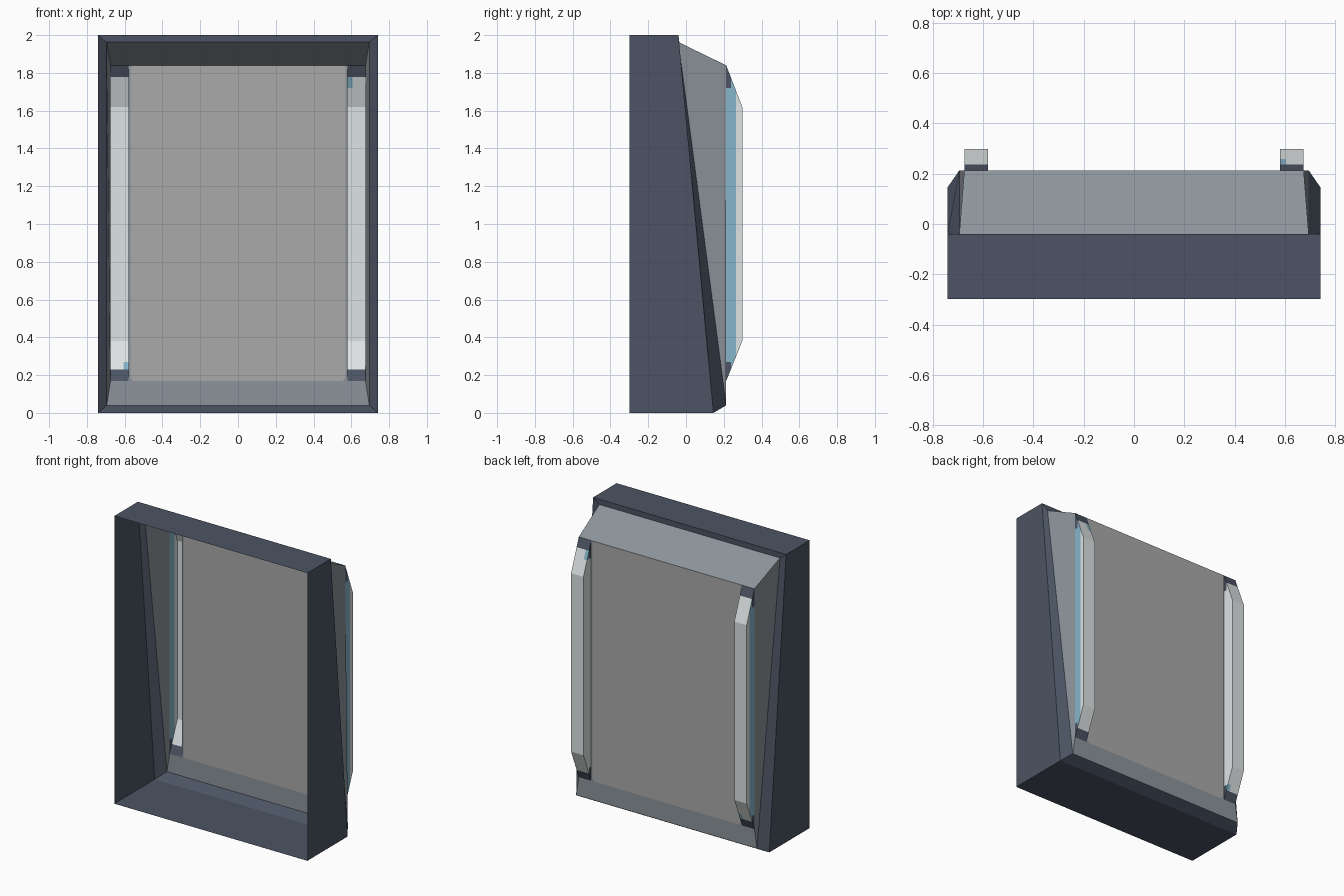
import bpy, bmesh
from mathutils import Vector

if "Cube" in bpy.data.objects:
    bpy.data.objects.remove(bpy.data.objects["Cube"])


def srgb(r, g, b):
    f = lambda c: c / 12.92 if c <= 0.04045 else ((c + 0.055) / 1.055) ** 2.4
    return (f(r / 255), f(g / 255), f(b / 255), 1)


def material(name, *rgb):
    m = bpy.data.materials.new(name)
    m.diffuse_color = srgb(*rgb)
    m.use_nodes = True
    m.node_tree.nodes["Principled BSDF"].inputs["Base Color"].default_value = m.diffuse_color
    return m


DARK = material("dark slate", 76, 84, 99)
HULL = material("blue grey", 140, 148, 155)
GREY = material("panel grey", 170, 170, 170)
WHITE = material("lamp white", 222, 227, 227)
BLUE = material("lamp blue", 134, 182, 203)


def add_object(name, bm, *mats):
    me = bpy.data.meshes.new(name)
    bm.to_mesh(me)
    bm.free()
    for m in mats:
        me.materials.append(m)
    ob = bpy.data.objects.new(name, me)
    bpy.context.collection.objects.link(ob)
    return ob


def ring(half, z0, z1, y0, y1, top_half=None):
    """Rectangle seen from the front; y0 at the bottom, y1 at the top."""
    t = top_half or half
    return [(-half, y0, z0), (half, y0, z0), (t, y1, z1), (-t, y1, z1)]


def loft(name, a, b, mat):
    """Open tube of four outward facing walls between two rings."""
    bm = bmesh.new()
    va = [bm.verts.new(p) for p in a]
    vb = [bm.verts.new(p) for p in b]
    for i in range(4):
        j = (i + 1) % 4
        bm.faces.new((va[i], vb[i], vb[j], va[j]))
    return add_object(name, bm, mat)


def plate(name, outlines, mat, y):
    """Flat polygons facing the back."""
    bm = bmesh.new()
    for pts in outlines:
        f = bm.faces.new([bm.verts.new((x, y, z)) for x, z in pts])
        f.normal_update()
        if f.normal.y < 0:
            f.normal_flip()
    return add_object(name, bm, mat)


# Thin shell, open at the front
BACK = 0.213
Z0, Z1 = 0.17, 1.84
front = ring(0.742, 0, 2, -0.298, -0.298)
outer = ring(0.742, 0, 2, 0.145, -0.04)
inner = ring(0.695, 0.04, 1.963, BACK, -0.04)
rear = ring(0.675, Z0, Z1, BACK, BACK)
loft("outer_frame", front, outer, DARK)
loft("frame_bevel", outer, inner, DARK)
loft("sloped_hull", inner, rear, HULL)

# Back panel with clipped corners, and the narrow seams beside it
side = [(0.555, Z0), (0.57, Z0 + 0.02), (0.57, Z1 - 0.01), (0.56, Z1)]
mirror = lambda pts: [(-x, z) for x, z in pts]
plate("back_panel", [side + mirror(side)[::-1]], GREY, BACK)
seam = side + [(0.58, Z1), (0.58, Z0)]
plate("panel_seams", [seam, mirror(seam)], HULL, BACK)


# Long raised lamps, hollow towards the inside
def lamp(name, s):
    prof = [(BACK, Z0), (0.298, 0.38), (0.298, 1.62), (BACK, Z1)]
    bm = bmesh.new()
    a = [bm.verts.new((s * 0.58, y, z)) for y, z in prof]
    b = [bm.verts.new((s * 0.675, y, z)) for y, z in prof]
    bm.faces.new(a)
    bm.faces.new(b[::-1])
    for i in range(3):
        bm.faces.new((a[i], b[i], b[i + 1], a[i + 1]))
    # Cut lines for the painted bands
    cuts = [((0, 0.237, 0), (0, 1, 0)), ((0, 0.265, 0), (0, 1, 0)),
            ((0, 0, 0.27), (0, 0, 1)), ((0, 0, 1.72), (0, 0, 1)),
            ((s * 0.605, 0, 0), (1, 0, 0))]
    for co, no in cuts:
        bmesh.ops.bisect_plane(bm, geom=bm.verts[:] + bm.edges[:] + bm.faces[:],
                               plane_co=Vector(co), plane_no=Vector(no))
    bm.normal_update()
    for f in bm.faces:
        c = f.calc_center_median()
        on_side = abs(f.normal.x) > 0.9
        outside = on_side and abs(c.x) > 0.64
        end = abs(c.z - 1) > 0.725
        blue_end = s * (c.z - 1) > 0.725 and abs(c.x) < 0.605
        f.material_index = 0
        if end and c.y < 0.237:
            f.material_index = 2
        elif c.y < 0.265 and (outside or blue_end):
            f.material_index = 1
        if (f.normal.y < -0.1) or (on_side and f.normal.x * s * (1 if outside else -1) < 0):
            f.normal_flip()
    add_object(name, bm, WHITE, BLUE, DARK)


lamp("right_lamp", 1)
lamp("left_lamp", -1)
